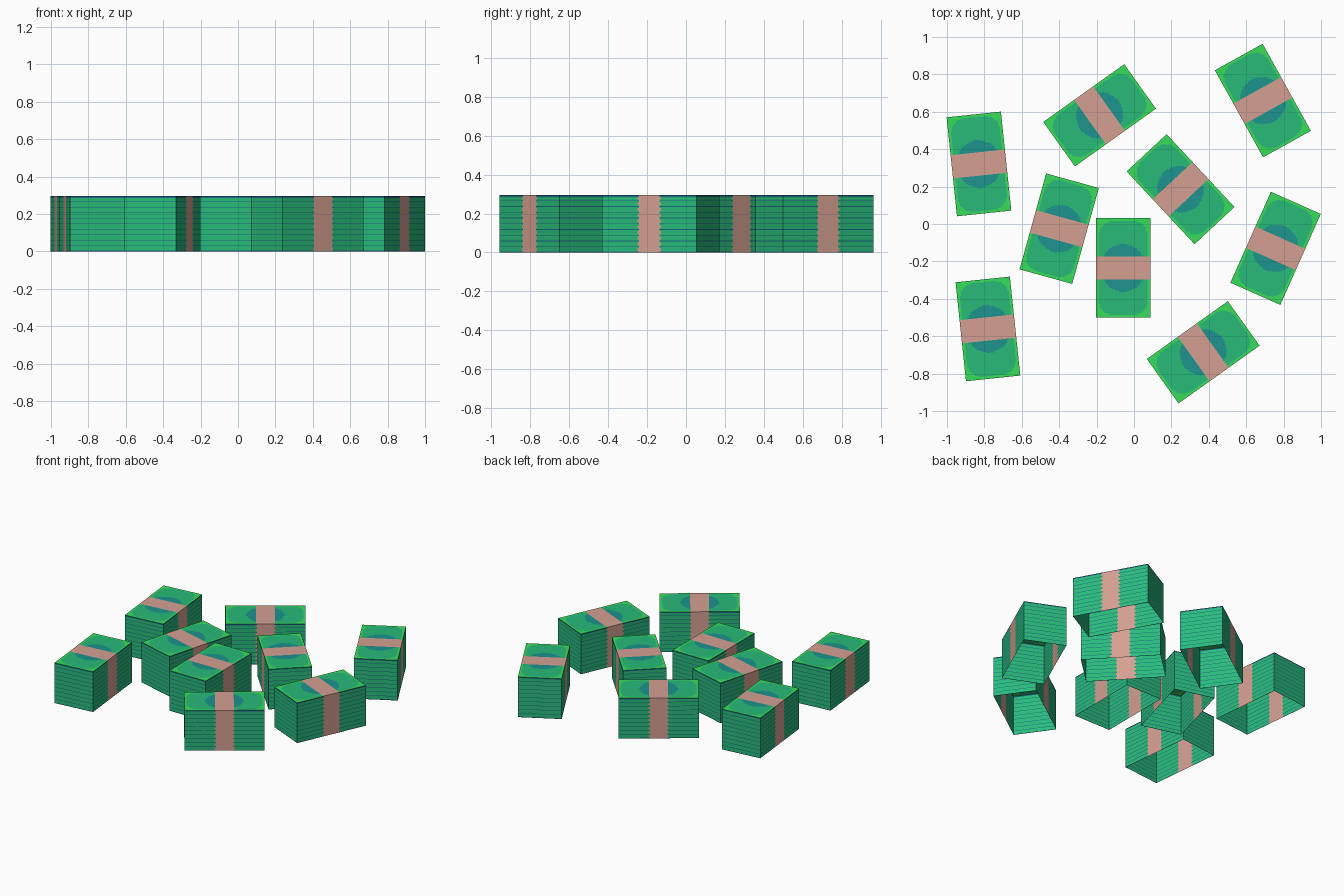
import bpy, bmesh, math

if "Cube" in bpy.data.objects:
    bpy.data.objects.remove(bpy.data.objects["Cube"])

W, L, H = 0.292, 0.532, 0.295    # bundle width, length, height
BAND = 0.0625                    # half width of the paper band
STEP, LINE, RIM = 0.0295, 0.0018, 0.009   # paper line spacing, half width, rim height


def material(name, rgb):
    m = bpy.data.materials.new(name)
    lin = [c / 12.92 if c <= 0.04045 else ((c + 0.055) / 1.055) ** 2.4
           for c in (v / 255 for v in rgb)]
    m.diffuse_color = (*lin, 1)
    m.use_nodes = True
    m.node_tree.nodes["Principled BSDF"].inputs["Base Color"].default_value = m.diffuse_color
    return m


MATS = [material("note green", (40, 187, 121)),
        material("bright green border", (54, 222, 90)),
        material("teal oval", (28, 147, 143)),
        material("pink paper band", (213, 160, 145)),
        material("dark blue paper edge", (28, 104, 132))]
GREEN, BORDER, OVAL, PINK, EDGE = range(5)


def panel(bm, us, vs, place, rule):
    """Grid of quads; each cell is coloured by a rule on its centre."""
    grid = [[bm.verts.new(place(u, v)) for v in vs] for u in us]
    for i in range(len(us) - 1):
        for j in range(len(vs) - 1):
            f = bm.faces.new((grid[i][j], grid[i + 1][j],
                              grid[i + 1][j + 1], grid[i][j + 1]))
            f.material_index = rule((us[i] + us[i + 1]) / 2,
                                    (vs[j] + vs[j + 1]) / 2)


def top_rule(x, y):
    if abs(y) < BAND:
        return PINK
    if math.hypot(x / 0.12, y / 0.126) < 1:
        return OVAL
    # note face with rounded corners inside the bright border
    r = 0.075
    dx = max(abs(x) - (W / 2 - 0.016 - r), 0)
    dy = max(abs(y) - (L / 2 - 0.016 - r), 0)
    return GREEN if math.hypot(dx, dy) < r else BORDER


def end_rule(u, z):
    on_line = abs(z - round(z / STEP) * STEP) < LINE
    return EDGE if on_line or z < RIM / 2 or z > H - RIM else GREEN


def side_rule(u, z):
    # the band edge is slightly ragged: wider on every paper line
    on_line = abs(z - round(z / STEP) * STEP) < 0.007
    if abs(u) < BAND - 0.004 or (abs(u) < BAND + 0.004 and not on_line):
        return PINK
    return end_rule(u, z)


# One open-bottomed bundle, shared by all copies
bm = bmesh.new()
nx = 40
xs = [-W / 2 + W * i / nx for i in range(nx + 1)]
half = [BAND + (L / 2 - BAND) * i / 28 for i in range(29)]
ys = [-v for v in reversed(half)] + half
panel(bm, xs, ys, lambda x, y: (x, y, H), top_rule)

zs = [0, RIM / 2]
for k in range(1, 10):
    zs += [k * STEP + d for d in (-0.0075, -LINE, LINE, 0.0075)]
zs += [H - RIM, H]
a, b = BAND - 0.004, BAND + 0.004
cols = [-L / 2, -b, -a, a, b, L / 2]
ends = [-W / 2, W / 2]
panel(bm, cols, zs, lambda u, z: (W / 2, u, z), side_rule)
panel(bm, cols, zs, lambda u, z: (-W / 2, -u, z), side_rule)
panel(bm, ends, zs, lambda u, z: (-u, L / 2, z), end_rule)
panel(bm, ends, zs, lambda u, z: (u, -L / 2, z), end_rule)
mesh = bpy.data.meshes.new("banknote_bundle")
bm.to_mesh(mesh)
bm.free()
for m in MATS:
    mesh.materials.append(m)

# Scattered copies: x, y, turn in degrees
for i, (x, y, turn) in enumerate([
        (-0.829, 0.321, 6), (-0.184, 0.581, -54.5), (0.689, 0.66, 29),
        (0.249, 0.186, 43), (-0.40, -0.025, -15.5), (-0.058, -0.235, 0),
        (0.757, -0.13, -24), (-0.781, -0.561, 6), (0.37, -0.686, -54.5)]):
    ob = bpy.data.objects.new(f"banknote_bundle_{i + 1}", mesh)
    ob.location = (x, y, 0)
    ob.rotation_euler = (0, 0, math.radians(turn))
    bpy.context.collection.objects.link(ob)
